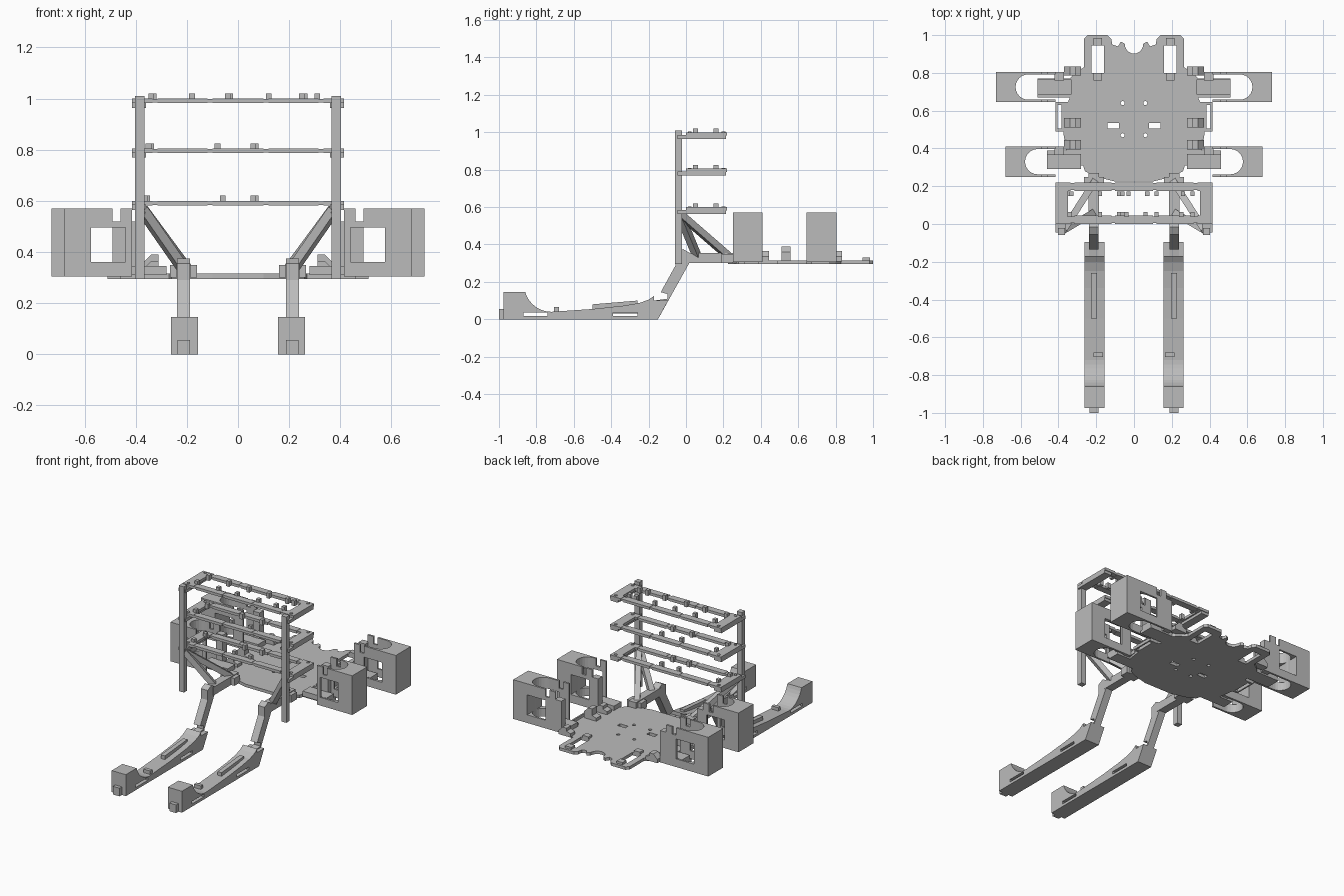
import bpy, bmesh, math
from mathutils import Vector

cube = bpy.data.objects.get("Cube")
if cube:
    bpy.data.objects.remove(cube, do_unlink=True)

grey = bpy.data.materials.new("plain_grey")
grey.use_nodes = True
grey.diffuse_color = (0.5, 0.5, 0.5, 1)
grey.node_tree.nodes["Principled BSDF"].inputs["Base Color"].default_value = (0.5, 0.5, 0.5, 1)


def finish(name, bm):
    bmesh.ops.recalc_face_normals(bm, faces=bm.faces)
    mesh = bpy.data.meshes.new(name)
    bm.to_mesh(mesh)
    bm.free()
    mesh.materials.append(grey)
    obj = bpy.data.objects.new(name, mesh)
    bpy.context.collection.objects.link(obj)
    return obj


def prism(name, pts, axis, lo, hi, side=1):
    """Extrude a 2D outline along an axis; side=-1 mirrors it in x."""
    place = {"x": lambda p, h: (h, p[0], p[1]),
             "y": lambda p, h: (p[0], h, p[1]),
             "z": lambda p, h: (p[0], p[1], h)}[axis]
    bm = bmesh.new()
    rings = []
    for h in (lo, hi):
        ring = []
        for p in pts:
            x, y, z = place(p, h)
            ring.append(bm.verts.new((x * side, y, z)))
        rings.append(ring)
    bm.faces.new(rings[0])
    bm.faces.new(rings[1])
    n = len(pts)
    for i in range(n):
        j = (i + 1) % n
        bm.faces.new((rings[0][i], rings[0][j], rings[1][j], rings[1][i]))
    return finish(name, bm)


def box(name, xs, ys, zs, side=1):
    (a, b), (c, d) = xs, ys
    return prism(name, [(a, c), (b, c), (b, d), (a, d)], "z", zs[0], zs[1], side)


def beam(name, start, end, width, side=1):
    a = Vector((start[0] * side, start[1], start[2]))
    b = Vector((end[0] * side, end[1], end[2]))
    d = b - a
    bm = bmesh.new()
    bmesh.ops.create_cube(bm, size=1)
    bmesh.ops.scale(bm, vec=(width, width, d.length), verts=bm.verts)
    bm.transform(d.to_track_quat("Z", "Y").to_matrix().to_4x4())
    bmesh.ops.translate(bm, vec=(a + b) / 2, verts=bm.verts)
    return finish(name, bm)


def arc(cx, cy, r, start, end, n=12):
    angles = [math.radians(start + (end - start) * i / n) for i in range(n + 1)]
    return [(cx + r * math.cos(t), cy + r * math.sin(t)) for t in angles]


def cut(obj, cutters):
    for c in cutters:
        c.hide_render = True
        mod = obj.modifiers.new("cut", "BOOLEAN")
        mod.operation = "DIFFERENCE"
        mod.solver = "EXACT"
        mod.object = c
    bpy.context.view_layer.update()
    result = bpy.data.meshes.new_from_object(
        obj.evaluated_get(bpy.context.evaluated_depsgraph_get()))
    obj.modifiers.clear()
    obj.data = result
    for c in cutters:
        bpy.data.objects.remove(c, do_unlink=True)


# Base plate: half outline reflected, rear bay cut by an arc
half = [(0.1, 0.225), (0.2, 0.25), (0.26, 0.28), (0.27, 0.31), (0.46, 0.31),
        (0.46, 0.39), (0.36, 0.39), (0.375, 0.49), (0.415, 0.49), (0.415, 0.645),
        (0.35, 0.645), (0.34, 0.67), (0.51, 0.67), (0.51, 0.77), (0.34, 0.77),
        (0.31, 0.8), (0.265, 0.83), (0.265, 0.98), (0.245, 1.0), (0.14, 1.0),
        (0.12, 0.98), (0.115, 0.95), (0.085, 0.94), (0.07, 0.965), (0.05, 0.955)]
bay = arc(0, 0.95, 0.048, 0, -180)
outline = half + bay + [(-x, y) for x, y in reversed(half)]
plate = prism("base_plate", outline, "z", 0.295, 0.315)
holes = []
deep = (0.2, 0.4)
for s in (1, -1):
    holes += [box("slot", (0.16, 0.225), (0.8, 0.945), deep, s),
              box("slot", (0.383, 0.405), (0.505, 0.63), deep, s),
              box("slot", (0.08, 0.14), (0.505, 0.535), deep, s)]
    for y in (0.47, 0.64):
        holes.append(prism("hole", arc(0.06, y, 0.011, 0, 330, 11), "z", 0.2, 0.4, s))
cut(plate, holes)

for s, label in ((1, "left"), (-1, "right")):
    # Plate pads and wedge lugs
    for y in (0.78, 0.965):
        box(f"{label}_plate_pad", (0.17, 0.215), (y - 0.02, y + 0.02), (0.31, 0.33), s)
    for y, top in ((0.42, 0.365), (0.535, 0.39), (0.81, 0.365)):
        prism(f"{label}_lug", [(0.28, 0.31), (0.37, 0.31), (0.37, top - 0.03),
                               (0.34, top), (0.31, top), (0.31, 0.345), (0.28, 0.335)],
              "y", y - 0.025, y + 0.025, s)

    # Wheel housings: bored blocks with side windows and a notch in the top
    for place, out, y in (("front", 0.68, 0.33), ("rear", 0.73, 0.725)):
        bore = arc(out - 0.17, y, 0.067, -90, 90)
        shape = [(0.415, y - 0.08), (out, y - 0.08), (out, y + 0.08), (0.415, y + 0.08),
                 (0.415, y + 0.067)] + bore[::-1] + [(0.415, y - 0.067)]
        housing = prism(f"{label}_{place}_wheel_housing", shape, "z", 0.305, 0.57, s)
        cut(housing, [
            box("window", (out - 0.24, out - 0.105), (y - 0.2, y + 0.2), (0.36, 0.495), s),
            box("notch", (0.46, 0.49), (y - 0.2, y + 0.2), (0.52, 0.7), s)])
        # Axle mount standing on the plate tab
        box(f"{label}_{place}_axle_mount", (out - 0.4, out - 0.22),
            (y - 0.04, y + 0.04), (0.31, 0.345), s)
        box(f"{label}_{place}_mount_wall", (0.37, 0.42),
            (y + 0.035, y + 0.08), (0.305, 0.52), s)

    # Rack post, braces and foot beam
    box(f"{label}_rack_post", (0.365, 0.402), (-0.058, -0.022), (0.295, 1.01), s)
    beam(f"{label}_short_brace", (0.375, -0.035, 0.565), (0.215, 0.06, 0.335), 0.036, s)
    beam(f"{label}_long_brace", (0.375, -0.035, 0.565), (0.205, 0.23, 0.335), 0.036, s)
    box(f"{label}_foot_beam", (0.185, 0.24), (0.0, 0.27), (0.3, 0.355), s)
    box(f"{label}_foot_collar", (0.16, 0.265), (0.19, 0.25), (0.3, 0.35), s)

    # Strut down to the skid
    prism(f"{label}_strut", [(-0.15, 0.0), (0.02, 0.305), (0.02, 0.355), (-0.015, 0.375),
                             (-0.055, 0.355), (-0.055, 0.29), (-0.135, 0.145),
                             (-0.1, 0.135), (-0.1, 0.11), (-0.17, 0.1)],
          "x", 0.188, 0.238, s)

    # Skid: long runner with a scooped toe
    scoop = arc(-0.72, 0.185, 0.145, 196, 270, 8)
    heel = [(-0.5, 0.055), (-0.34, 0.072), (-0.25, 0.087), (-0.2, 0.105), (-0.17, 0.125),
            (-0.17, 0.1), (-0.095, 0.1), (-0.15, 0.0)]
    skid = prism(f"{label}_skid", [(-0.975, 0), (-0.975, 0.145), (-0.875, 0.145)]
                 + scoop + heel, "x", 0.157, 0.263, s)
    cut(skid, [box("slot", (0.1, 0.3), (y, y + 0.13), (0.018, 0.036), s)
               for y in (-0.87, -0.39)])
    prism(f"{label}_skid_rail", [(-0.5, 0.03), (-0.26, 0.03), (-0.26, 0.1), (-0.5, 0.08)],
          "x", 0.197, 0.227, s)
    box(f"{label}_skid_clip", (0.165, 0.215), (-0.705, -0.68), (0.03, 0.065), s)
    box(f"{label}_toe_nub", (0.187, 0.236), (-1.0, -0.97), (0, 0.055), s)

# Three rack shelves, each an open frame of jointed rails with clips on top
clips = {0.6: (-0.365, -0.06, 0.06), 0.805: (-0.35, -0.08, 0.06),
         1.0: (-0.34, -0.18, -0.04, 0.12, 0.25, 0.31)}
for top, xs in clips.items():
    for y in (0.0, 0.175):
        box("shelf_rail", (-0.4, 0.4), (y + 0.004, y + 0.041), (top - 0.016, top - 0.002))
        for a, b in ((-0.415, -0.335), (-0.315, -0.12), (-0.1, 0.1),
                     (0.12, 0.315), (0.335, 0.415)):
            box("rail_segment", (a, b), (y, y + 0.045), (top - 0.018, top))
    for s in (1, -1):
        box("shelf_end", (0.35, 0.415), (0.0, 0.22), (top - 0.018, top), s)
        box("shelf_end_lip", (0.36, 0.415), (-0.045, 0.215), (top - 0.036, top - 0.015), s)
        for y in (0.02, 0.2):
            prism("end_pin", arc(0.385, y, 0.01, 0, 330, 11), "z", top - 0.01, top + 0.004, s)
    for i, x in enumerate(xs):
        for y in (0.05, 0.16):
            shift = 0.0 if y < 0.1 or i % 2 else 0.01
            box("rail_clip", (x - 0.011 + shift, x + 0.011 + shift),
                (y - 0.013, y + 0.013), (top - 0.016, top + 0.02))
